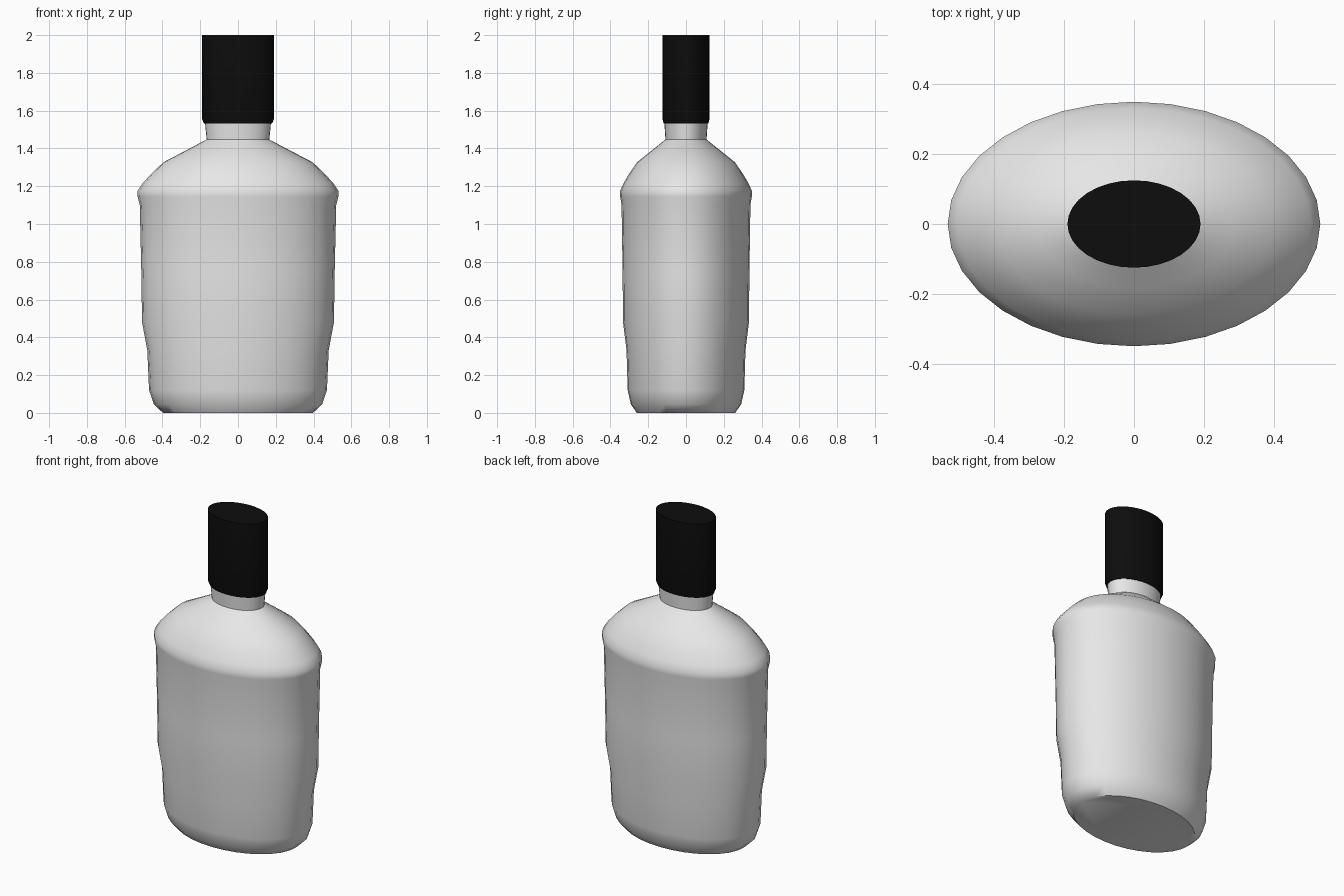
import bpy, bmesh, math

if "Cube" in bpy.data.objects:
    bpy.data.objects.remove(bpy.data.objects["Cube"])

SIDES = 32
DEPTH = 0.656  # depth of the oval relative to its width


def material(name, rgb):
    m = bpy.data.materials.new(name)
    m.diffuse_color = (*rgb, 1)
    m.use_nodes = True
    m.node_tree.nodes["Principled BSDF"].inputs["Base Color"].default_value = m.diffuse_color
    return m


def oval_loft(name, profile, mat):
    """Stack oval rings from (half width, height) pairs and cap both ends."""
    bm = bmesh.new()
    rings = []
    for r, z in profile:
        rings.append([bm.verts.new((r * math.cos(2 * math.pi * i / SIDES),
                                    r * DEPTH * math.sin(2 * math.pi * i / SIDES), z))
                      for i in range(SIDES)])
    for a, b in zip(rings, rings[1:]):
        for i in range(SIDES):
            j = (i + 1) % SIDES
            bm.faces.new((a[i], a[j], b[j], b[i]))
    bm.faces.new(rings[0][::-1])
    bm.faces.new(rings[-1])
    mesh = bpy.data.meshes.new(name)
    bm.to_mesh(mesh)
    bm.free()
    ob = bpy.data.objects.new(name, mesh)
    bpy.context.collection.objects.link(ob)
    mesh.materials.append(mat)
    bpy.ops.object.select_all(action='DESELECT')
    ob.select_set(True)
    bpy.context.view_layer.objects.active = ob
    bpy.ops.object.shade_smooth_by_angle(angle=math.radians(42))
    return ob


# Bottle body with shoulder and neck
oval_loft("bottle_body", [
    (0.397, 0.005), (0.445, 0.045), (0.471, 0.12), (0.480, 0.33),
    (0.508, 0.48), (0.512, 0.75), (0.520, 1.10), (0.531, 1.145),
    (0.532, 1.175), (0.505, 1.215), (0.460, 1.265), (0.395, 1.327),
    (0.280, 1.387), (0.166, 1.447), (0.175, 1.54),
], material("pale grey", (0.8, 0.8, 0.8)))
bpy.data.objects["bottle_body"].data.vertices.foreach_get  # base ring sits on the ground
for v in bpy.data.objects["bottle_body"].data.vertices[:SIDES]:
    v.co.z = 0

# Cap with a slightly tapered lower rim
oval_loft("bottle_cap", [(0.180, 1.532), (0.190, 1.555), (0.190, 2.0)],
          material("black", (0.004, 0.004, 0.004)))
